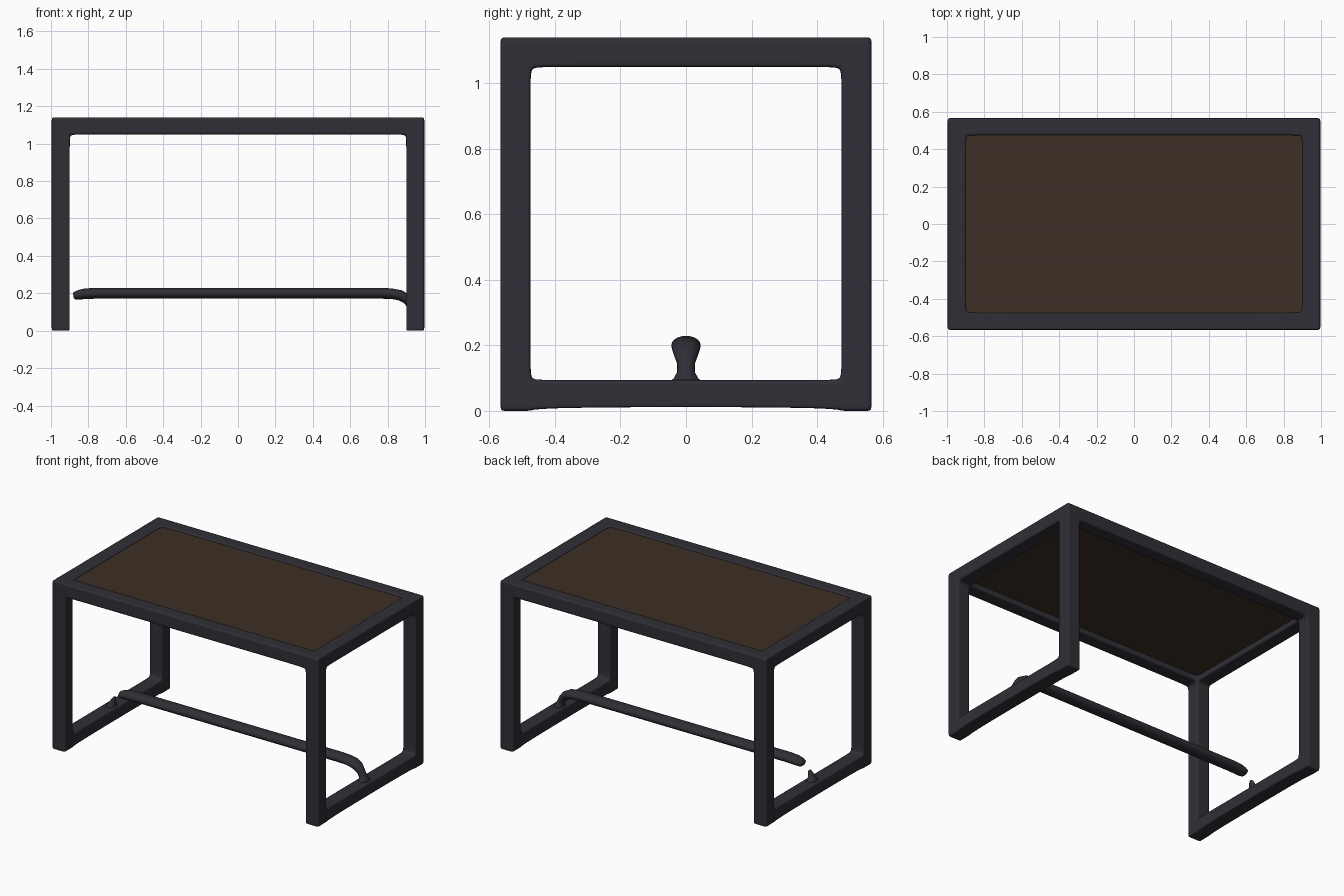
import bpy, bmesh, math
from mathutils import Vector

if "Cube" in bpy.data.objects:
    bpy.data.objects.remove(bpy.data.objects["Cube"])


def material(name, rgb):
    m = bpy.data.materials.new(name)
    m.diffuse_color = (*rgb, 1)
    m.use_nodes = True
    m.node_tree.nodes["Principled BSDF"].inputs["Base Color"].default_value = m.diffuse_color
    return m


METAL = material("dark metal", (0.028, 0.028, 0.037))
WOOD = material("dark wood", (0.048, 0.028, 0.018))


def add_object(name, bm, mat):
    bmesh.ops.recalc_face_normals(bm, faces=bm.faces)
    me = bpy.data.meshes.new(name)
    bm.to_mesh(me)
    bm.free()
    me.materials.append(mat)
    for p in me.polygons:
        p.use_smooth = True
    ob = bpy.data.objects.new(name, me)
    bpy.context.collection.objects.link(ob)
    return ob


def subdivide(ob, levels):
    mod = ob.modifiers.new("soft edges", 'SUBSURF')
    mod.levels = mod.render_levels = levels


def lattice(breaks, filled):
    """Skin of all filled cells of a box grid, as one welded quad mesh."""
    bm = bmesh.new()
    verts = {}

    def solid(c):
        if any(i < 0 or i >= len(b) - 1 for i, b in zip(c, breaks)):
            return False
        return filled(*[(b[i] + b[i + 1]) / 2 for i, b in zip(c, breaks)])

    def vert(c):
        if c not in verts:
            verts[c] = bm.verts.new([b[i] for i, b in zip(c, breaks)])
        return verts[c]

    nx, ny, nz = (len(b) - 1 for b in breaks)
    for c in ((i, j, k) for i in range(nx) for j in range(ny) for k in range(nz)):
        if not solid(c):
            continue
        for axis in range(3):
            for side in (0, 1):
                n = list(c)
                n[axis] += 2 * side - 1
                if solid(n):
                    continue
                u, w = (axis + 1) % 3, (axis + 2) % 3
                quad = []
                for du, dw in ((0, 0), (1, 0), (1, 1), (0, 1)):
                    p = list(c)
                    p[axis] += side
                    p[u] += du
                    p[w] += dw
                    quad.append(vert(tuple(p)))
                bm.faces.new(quad)
    return bm


def sweep(name, path, sides=20):
    """Rounded tube in the xz plane; path points are x, z, half width, half thickness."""
    bm = bmesh.new()
    rings = []
    for i, (x, z, hw, ht) in enumerate(path):
        a, b = path[max(i - 1, 0)], path[min(i + 1, len(path) - 1)]
        t = Vector((b[0] - a[0], 0, b[1] - a[1])).normalized()
        n = Vector((-t.z, 0, t.x))
        ring = []
        for s in range(sides):
            ang = 2 * math.pi * s / sides
            ring.append(bm.verts.new(Vector((x, 0, z)) + n * ht * math.sin(ang)
                                     + Vector((0, hw * math.cos(ang), 0))))
        rings.append(ring)
    for r, q in zip(rings, rings[1:]):
        for s in range(sides):
            e = (s + 1) % sides
            bm.faces.new((r[s], r[e], q[e], q[s]))
    bm.faces.new(rings[0])
    bm.faces.new(rings[-1])
    return add_object(name, bm, METAL)


# Welded frame: top ring plus two closed side loops, with support loops for soft edges
def mirrored(vals):
    return [-v for v in vals] + vals[::-1]


xs = mirrored([0.996, 0.976, 0.92, 0.90, 0.86])
ys = mirrored([0.566, 0.549, 0.493, 0.475, 0.435])
zs = [0, 0.018, 0.076, 0.094, 0.13, 1.01, 1.05, 1.067, 1.122, 1.14]


def in_frame(x, y, z):
    end, edge = abs(x) > 0.9, abs(y) > 0.475
    return (z > 1.05 and (end or edge)) or (end and (edge or z < 0.094))


bm = lattice((xs, ys, zs), in_frame)
for v in bm.verts:  # bottom rails sit slightly above the feet
    if v.co.z < 0.001 and abs(v.co.y) < 0.45:
        v.co.z = 0.012
subdivide(add_object("frame", bm, METAL), 2)

# Wooden panel set into the top ring
bm = bmesh.new()
bmesh.ops.create_cube(bm, size=1)
for v in bm.verts:
    v.co = (v.co.x * 1.86, v.co.y * 1.01, 1.108 + v.co.z * 0.046)
panel = add_object("table_top_panel", bm, WOOD)
for p in panel.data.polygons:
    p.use_smooth = False

# Foot bar: blunt left end, right end bends down onto the side rail
sweep("foot_bar", [
    (-0.880, 0.186, 0.018, 0.012), (-0.874, 0.187, 0.032, 0.020),
    (-0.855, 0.191, 0.040, 0.025), (-0.82, 0.197, 0.044, 0.028),
    (-0.77, 0.200, 0.045, 0.029), (0.77, 0.200, 0.045, 0.029),
    (0.82, 0.198, 0.045, 0.028), (0.865, 0.190, 0.043, 0.028),
    (0.900, 0.172, 0.037, 0.027), (0.922, 0.145, 0.027, 0.025),
    (0.935, 0.118, 0.027, 0.025), (0.942, 0.098, 0.038, 0.030),
    (0.945, 0.080, 0.060, 0.036)])

# Short broken stub on the left side rail
sweep("foot_bar_stub", [
    (-0.945, 0.080, 0.060, 0.036), (-0.942, 0.098, 0.038, 0.028),
    (-0.938, 0.115, 0.026, 0.020), (-0.930, 0.138, 0.020, 0.012),
    (-0.924, 0.155, 0.010, 0.005)])
